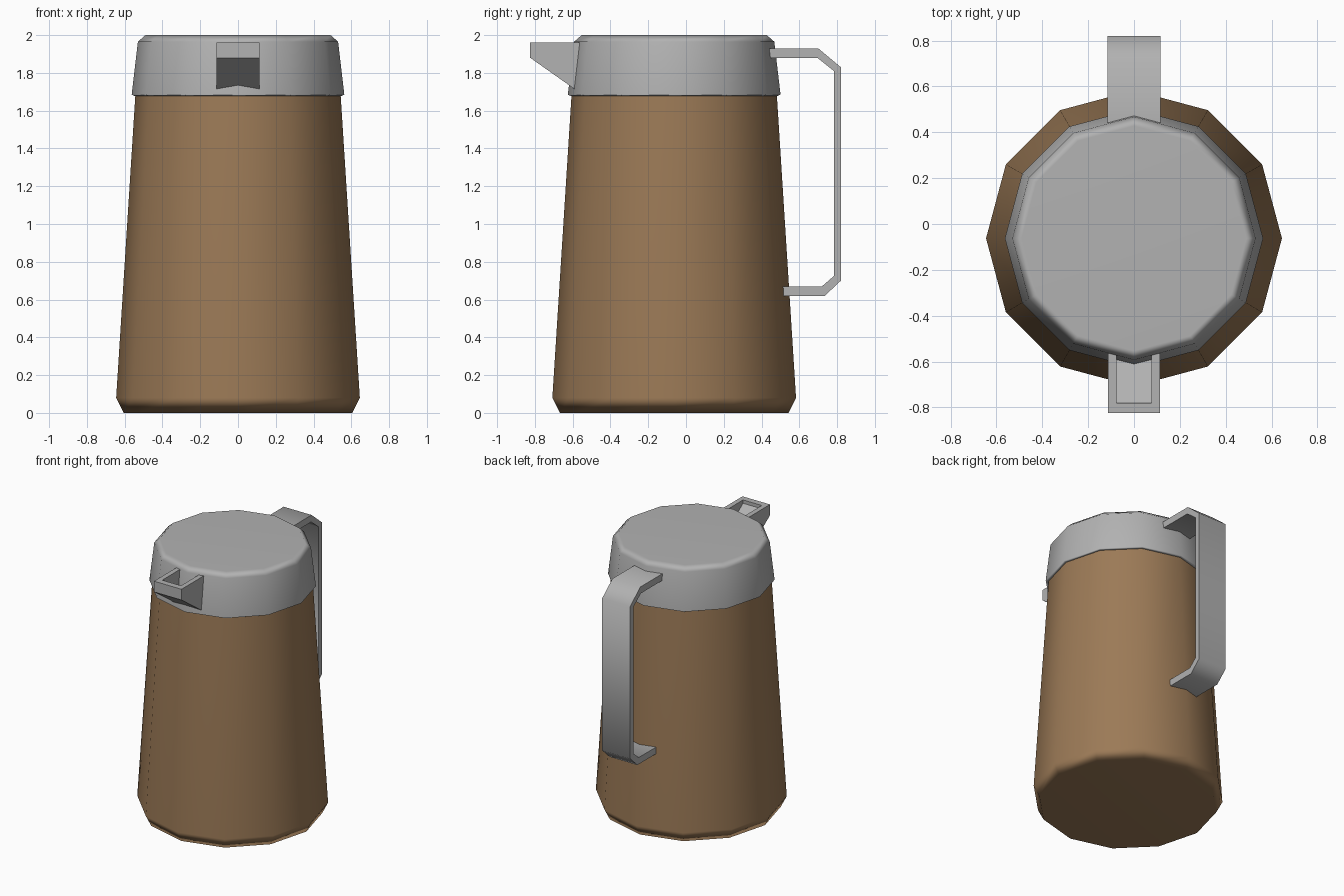
import bpy, bmesh, math

if "Cube" in bpy.data.objects:
    bpy.data.objects.remove(bpy.data.objects["Cube"])

CY = -0.0625   # centre line of the jug body
SIDES = 12


def material(name, color):
    m = bpy.data.materials.new(name)
    m.diffuse_color = (*color, 1)
    m.use_nodes = True
    m.node_tree.nodes["Principled BSDF"].inputs["Base Color"].default_value = m.diffuse_color
    return m


brown = material("brown", (0.33, 0.194, 0.094))
grey = material("grey", (0.445, 0.445, 0.445))


def finish(name, bm, mat, angle):
    bmesh.ops.recalc_face_normals(bm, faces=bm.faces)
    mesh = bpy.data.meshes.new(name)
    bm.to_mesh(mesh)
    bm.free()
    mesh.materials.append(mat)
    ob = bpy.data.objects.new(name, mesh)
    bpy.context.collection.objects.link(ob)
    bpy.ops.object.select_all(action='DESELECT')
    ob.select_set(True)
    bpy.context.view_layer.objects.active = ob
    if angle:
        bpy.ops.object.shade_smooth_by_angle(angle=math.radians(angle))
    return ob


def weight_normals(ob):
    """Keep large faces flat and let the small chamfers carry the rounding."""
    mod = ob.modifiers.new("weighted", 'WEIGHTED_NORMAL')
    mod.keep_sharp = True


def lathe(name, profile, mat, angle=65):
    """Closed 12-sided solid from (radius, z) rings."""
    bm = bmesh.new()
    rings = []
    for r, z in profile:
        rings.append([bm.verts.new((r * math.cos(2 * math.pi * i / SIDES),
                                    CY + r * math.sin(2 * math.pi * i / SIDES), z))
                      for i in range(SIDES)])
    for a, b in zip(rings, rings[1:]):
        for i in range(SIDES):
            j = (i + 1) % SIDES
            bm.faces.new((a[i], a[j], b[j], b[i]))
    bm.faces.new(rings[0])
    bm.faces.new(rings[-1])
    ob = finish(name, bm, mat, angle)
    weight_normals(ob)
    return ob


def prism(name, profile, half_width, angle=0):
    """Extrude a (y, z) outline symmetrically along x."""
    bm = bmesh.new()
    left = [bm.verts.new((-half_width, y, z)) for y, z in profile]
    right = [bm.verts.new((half_width, y, z)) for y, z in profile]
    n = len(profile)
    for i in range(n):
        j = (i + 1) % n
        bm.faces.new((left[i], left[j], right[j], right[i]))
    bm.faces.new(left)
    bm.faces.new(right)
    return finish(name, bm, grey, angle)


# Tapered body
lathe("body", [(0.605, 0), (0.645, 0.08), (0.543, 1.69)], brown)

# Lid with chamfered top and a thin turned-in lower rim
lathe("lid", [(0.548, 1.678), (0.563, 1.685), (0.53, 1.965), (0.49, 2.0)], grey, 75)

# Strap handle
prism("handle", [(0.42, 1.93), (0.70, 1.93), (0.82, 1.83), (0.82, 0.70),
                 (0.735, 0.62), (0.47, 0.62), (0.47, 0.67), (0.72, 0.67),
                 (0.783, 0.725), (0.783, 1.81), (0.695, 1.88), (0.42, 1.88)],
      0.115, 60)

# Open-topped spout: wedge with a trough cut out
spout = prism("spout", [(-0.825, 1.96), (-0.825, 1.88), (-0.57, 1.70), (-0.52, 1.96)], 0.113)
cutter = prism("spout_cutter", [(-0.78, 2.05), (-0.78, 1.935), (-0.45, 1.70), (-0.45, 2.05)], 0.077)
cutter.hide_render = True
cut = spout.modifiers.new("trough", 'BOOLEAN')
cut.operation = 'DIFFERENCE'
cut.solver = 'EXACT'
cut.object = cutter
bpy.context.view_layer.objects.active = spout
bpy.ops.object.modifier_apply(modifier=cut.name)
bpy.data.objects.remove(cutter)
